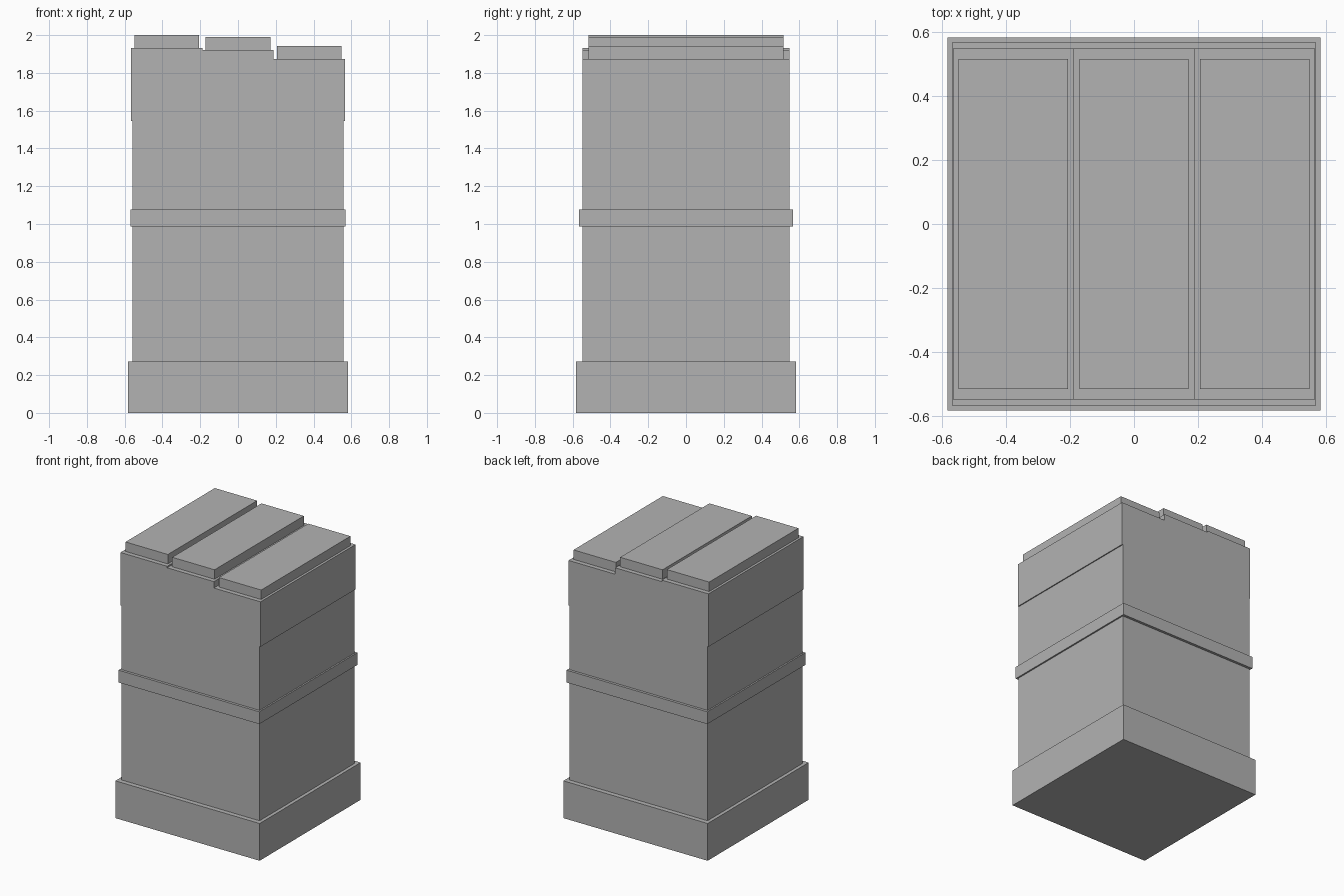
import bpy

if "Cube" in bpy.data.objects:
    bpy.data.objects.remove(bpy.data.objects["Cube"])

# One grey for the whole pillar
grey = bpy.data.materials.new("stone grey")
grey.diffuse_color = (0.45, 0.45, 0.45, 1.0)
grey.use_nodes = True
grey.node_tree.nodes["Principled BSDF"].inputs["Base Color"].default_value = grey.diffuse_color


def box(name, x, half_x, half_y, z0, z1):
    """Box centred on (x, 0), from height z0 to z1."""
    bpy.ops.mesh.primitive_cube_add(size=2, location=(x, 0, (z0 + z1) / 2))
    obj = bpy.context.object
    obj.name = name
    obj.scale = (half_x, half_y, (z1 - z0) / 2)
    bpy.ops.object.transform_apply(location=False, rotation=False, scale=True)
    obj.data.materials.append(grey)
    return obj


# Plinth, shaft and the band around its middle
box("plinth", 0, 0.583, 0.583, 0, 0.272)
box("shaft", 0, 0.558, 0.548, 0.272, 1.545)
box("middle_band", 0, 0.569, 0.567, 0.988, 1.078)

# Three upper blocks of different heights, each with an inset cap
PITCH = 0.377
CAP_HEIGHT = 0.069
for side, label, top in ((-1, "left", 1.931), (0, "middle", 1.92), (1, "right", 1.873)):
    x = side * PITCH
    box(label + "_block", x, PITCH / 2, 0.548, 1.545, top)
    box(label + "_cap", x, 0.171, 0.515, top, top + CAP_HEIGHT)
